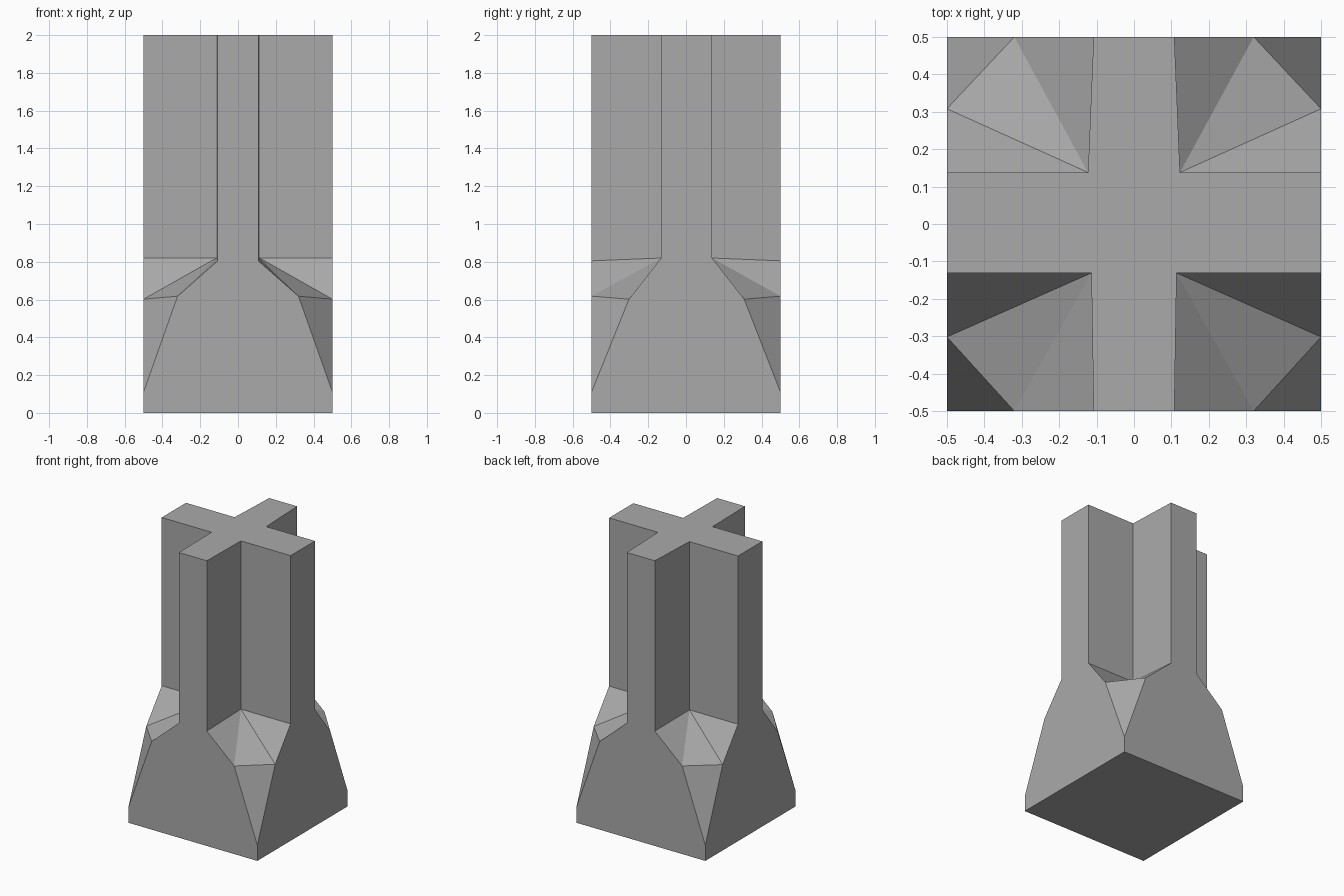
import bpy
import bmesh

default_cube = bpy.data.objects.get("Cube")
if default_cube:
    bpy.data.objects.remove(default_cube, do_unlink=True)

HALF = 0.5
TOP = 2.0

# Single stone-grey material
grey = bpy.data.materials.new("stone_grey")
grey.use_nodes = True
colour = (0.4, 0.4, 0.4, 1.0)
grey.diffuse_color = colour
grey.node_tree.nodes["Principled BSDF"].inputs["Base Color"].default_value = colour

bm = bmesh.new()


def make_corner(sx, sy):
    """Points of one notched corner, keyed by role."""
    back = sy > 0
    inner_x = 0.123 if back else 0.114
    arm_y = 0.138 if back else 0.131
    knee_y = 0.308 if back else 0.302
    points = {
        "inner": (inner_x, arm_y, 0.82), "inner_top": (inner_x, arm_y, TOP),
        "x_arm": (HALF, arm_y, 0.82), "x_arm_top": (HALF, arm_y, TOP),
        "y_arm": (0.108, HALF, 0.805), "y_arm_top": (0.108, HALF, TOP),
        "x_knee": (HALF, knee_y, 0.602), "y_knee": (0.32, HALF, 0.618),
        "foot": (HALF, HALF, 0.11), "base": (HALF, HALF, 0),
    }
    return {k: bm.verts.new((sx * x, sy * y, z)) for k, (x, y, z) in points.items()}


def face(corner, names):
    bm.faces.new([corner[n] for n in names.split()])


signs = [(1, 1), (-1, 1), (-1, -1), (1, -1)]
corners = [make_corner(*s) for s in signs]

# Notch walls, sloped shoulders and corner chamfers
for c in corners:
    face(c, "inner x_arm x_arm_top inner_top")
    face(c, "inner inner_top y_arm_top y_arm")
    face(c, "inner x_arm x_knee")
    face(c, "inner x_knee y_knee")
    face(c, "inner y_knee y_arm")
    face(c, "x_knee foot y_knee")

# Four flat outer sides, each joining two neighbouring corners
for i, a in enumerate(corners):
    b = corners[(i + 1) % len(corners)]
    axis = "y" if i % 2 == 0 else "x"
    outline = ["base", "foot", axis + "_knee", axis + "_arm", axis + "_arm_top"]
    bm.faces.new([a[n] for n in outline] + [b[n] for n in reversed(outline)])

# Cross-shaped top and square underside
top_loop = []
for (sx, sy), c in zip(signs, corners):
    names = ["x_arm_top", "inner_top", "y_arm_top"]
    top_loop += [c[n] for n in (names if sx * sy > 0 else reversed(names))]
bm.faces.new(top_loop)
bm.faces.new([c["base"] for c in reversed(corners)])

bmesh.ops.recalc_face_normals(bm, faces=bm.faces)
mesh = bpy.data.meshes.new("cross_pillar")
bm.to_mesh(mesh)
bm.free()
mesh.materials.append(grey)
pillar = bpy.data.objects.new("cross_pillar", mesh)
bpy.context.collection.objects.link(pillar)
